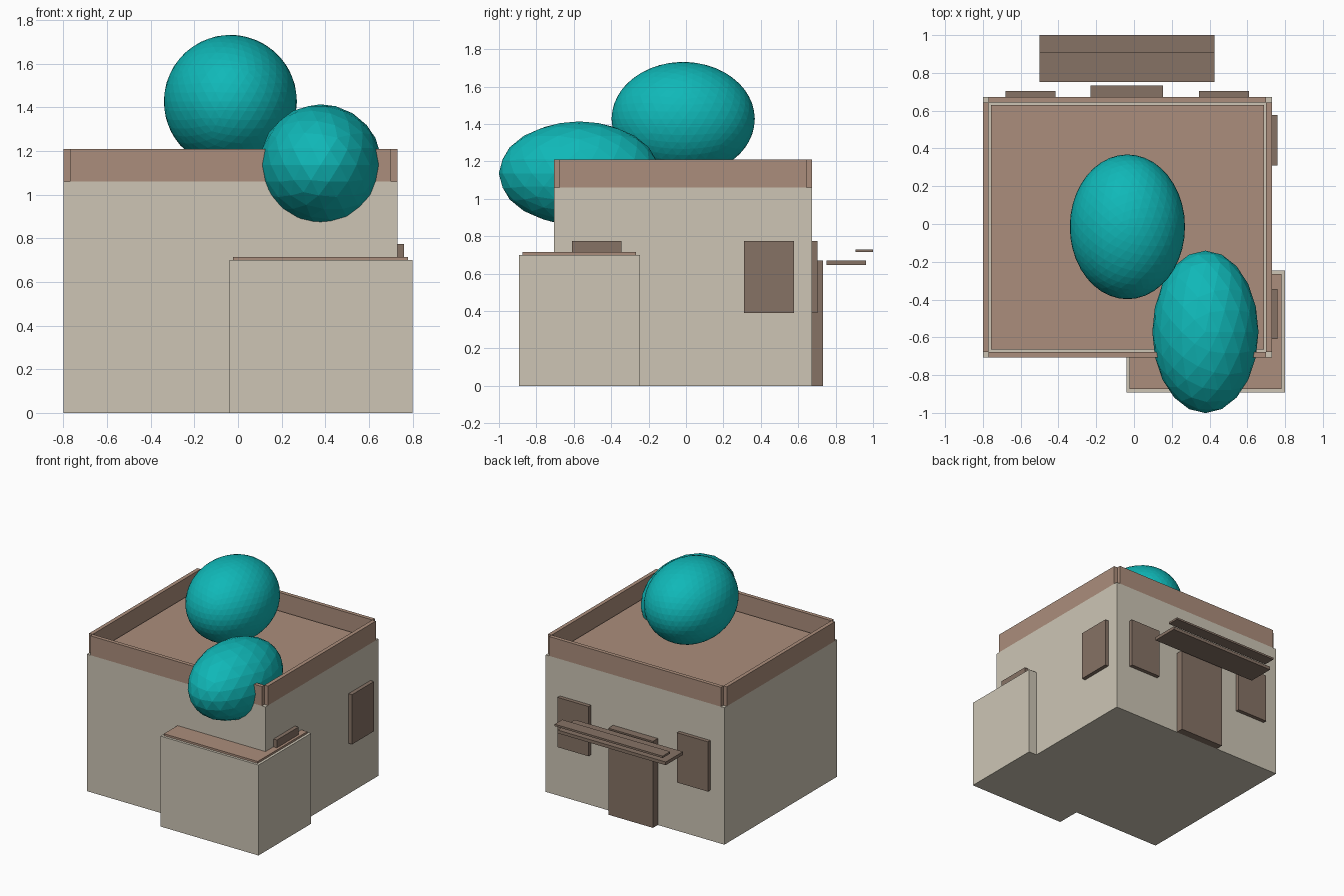
import bpy, bmesh
from mathutils import Matrix, Vector

if "Cube" in bpy.data.objects:
    bpy.data.objects.remove(bpy.data.objects["Cube"])


def material(name, rgb):
    m = bpy.data.materials.new(name)
    m.diffuse_color = (*rgb, 1)
    m.use_nodes = True
    m.node_tree.nodes["Principled BSDF"].inputs["Base Color"].default_value = m.diffuse_color
    return m


CREAM = material("cream_plaster", (0.61, 0.56, 0.46))
CLAY = material("clay_brown", (0.41, 0.27, 0.20))
WOOD = material("dark_wood", (0.24, 0.17, 0.13))
TEAL = material("teal", (0.005, 0.48, 0.48))


def add(name, bm, mat):
    me = bpy.data.meshes.new(name)
    bm.to_mesh(me)
    bm.free()
    me.materials.append(mat)
    ob = bpy.data.objects.new(name, me)
    bpy.context.collection.objects.link(ob)
    return ob


def box(name, x, y, z, mat):
    """Box from (min, max) ranges on each axis."""
    bm = bmesh.new()
    bmesh.ops.create_cube(bm, size=1)
    for v in bm.verts:
        v.co = Vector([(r[0] + r[1]) / 2 + c * (r[1] - r[0])
                       for c, r in zip(v.co, (x, y, z))])
    return add(name, bm, mat)


def dome(name, centre, radii, detail):
    """Flat-shaded stretched icosphere."""
    bm = bmesh.new()
    bmesh.ops.create_icosphere(bm, subdivisions=detail, radius=1)
    for v in bm.verts:
        v.co = Vector([c * r for c, r in zip(v.co, radii)])
    ob = add(name, bm, TEAL)
    ob.location = centre
    return ob


# Main block and its roof
X0, X1, Y0, Y1, H, T = -0.80, 0.73, -0.707, 0.673, 1.06, 0.03
box("main_block", (X0, X1), (Y0, Y1), (0, H), CREAM)
box("main_roof", (X0 + 0.043, X1 - 0.043), (Y0 + 0.043, Y1 - 0.043), (H, H + 0.015), CLAY)

# Parapet strips, leaving the corners open
for side, y in (("front", Y0), ("back", Y1 - T)):
    box("parapet_" + side, (X0 + T, X1 - T), (y, y + T), (H, 1.21), CLAY)
for side, x in (("left", X0), ("right", X1 - T)):
    box("parapet_" + side, (x, x + T), (Y0 + T, Y1 - T), (H, 1.21), CLAY)

# Corner annex and its roof
box("annex_block", (-0.04, 0.80), (-0.892, -0.247), (0, 0.70), CREAM)
box("annex_roof", (-0.023, 0.78), (-0.873, -0.266), (0.70, 0.715), CLAY)

# Windows on the right and back walls
for i, y in enumerate(((-0.61, -0.345), (0.31, 0.577))):
    box(f"right_window_{i + 1}", (X1 - T, X1 + T), y, (0.39, 0.775), WOOD)
for i, x in enumerate(((-0.68, -0.415), (0.343, 0.608))):
    box(f"back_window_{i + 1}", x, (Y1 - T, Y1 + T), (0.39, 0.775), WOOD)

# Back door and awning planks
box("door", (-0.23, 0.153), (Y1 - T, 0.732), (0, 0.67), WOOD)
box("awning_lower", (-0.50, 0.425), (0.752, 0.962), (0.645, 0.67), WOOD)
box("awning_upper", (-0.50, 0.425), (0.907, 1.0), (0.715, 0.73), WOOD)

# Teal egg shapes
dome("large_egg", (-0.035, -0.015, 1.427), (0.305, 0.383, 0.305), 4)
dome("small_egg", (0.378, -0.571, 1.136), (0.281, 0.43, 0.278), 3)
